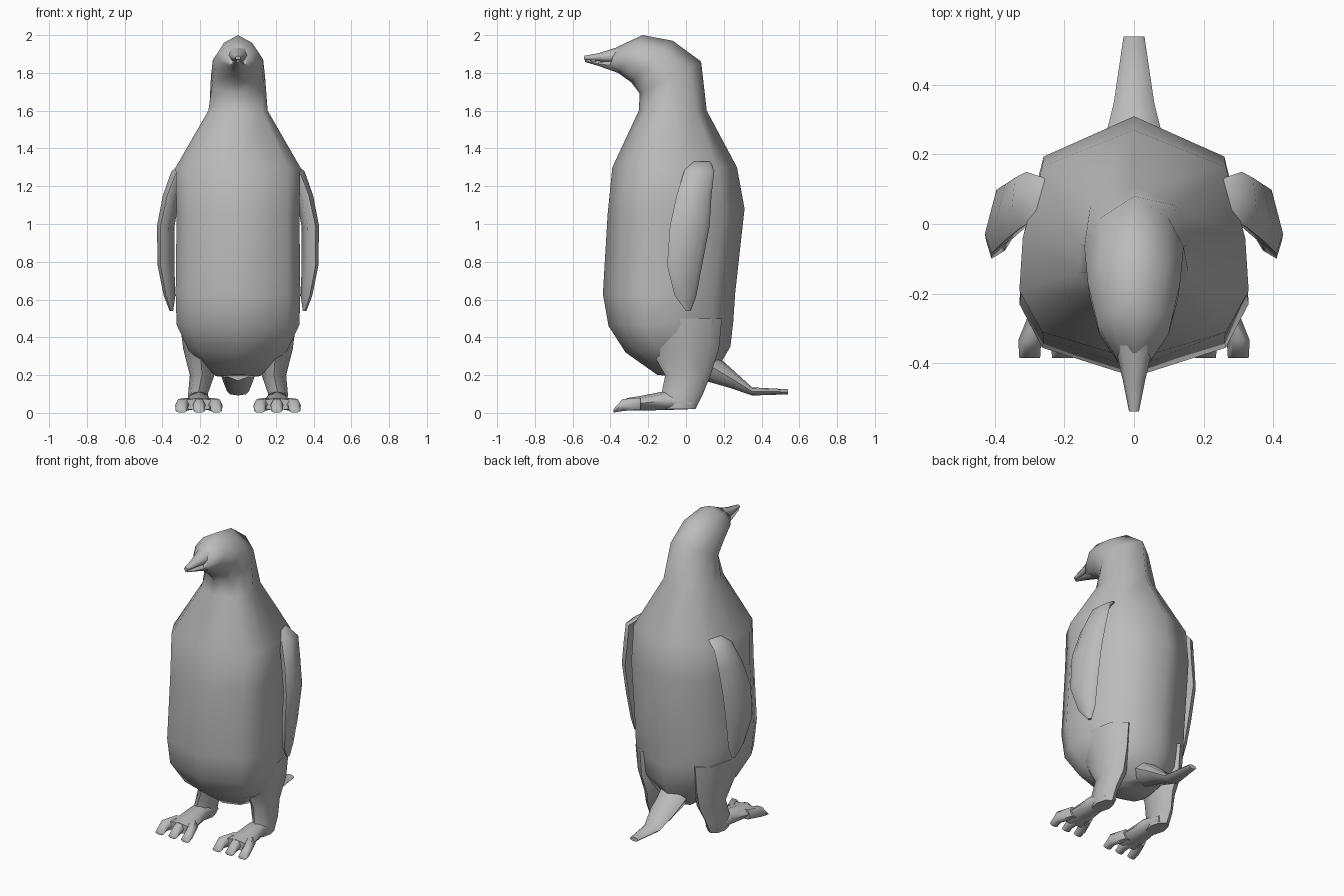
import bpy, bmesh, math
from mathutils import Vector

if "Cube" in bpy.data.objects:
    bpy.data.objects.remove(bpy.data.objects["Cube"])

grey = bpy.data.materials.new("plain_grey")
grey.diffuse_color = (0.5, 0.5, 0.5, 1)
grey.use_nodes = True
grey.node_tree.nodes["Principled BSDF"].inputs["Base Color"].default_value = grey.diffuse_color


def loft(name, rings, angle=60):
    """Skin a list of equal-length point rings into a closed, smooth shaded solid."""
    bm = bmesh.new()
    rows = [[bm.verts.new(p) for p in ring] for ring in rings]
    n = len(rows[0])
    for a, b in zip(rows, rows[1:]):
        for i in range(n):
            j = (i + 1) % n
            bm.faces.new((a[i], a[j], b[j], b[i]))
    bm.faces.new(rows[0])
    bm.faces.new(rows[-1])
    bmesh.ops.recalc_face_normals(bm, faces=bm.faces)
    mesh = bpy.data.meshes.new(name)
    bm.to_mesh(mesh)
    bm.free()
    mesh.materials.append(grey)
    obj = bpy.data.objects.new(name, mesh)
    bpy.context.collection.objects.link(obj)
    bpy.ops.object.select_all(action='DESELECT')
    obj.select_set(True)
    bpy.context.view_layer.objects.active = obj
    bpy.ops.object.shade_smooth_by_angle(angle=math.radians(angle))
    return obj


def section(shape, yf, zf, yb, zb, w):
    """Symmetric ring between a front/under point and a back/top point."""
    half = [(x * w, yf + (yb - yf) * t, zf + (zb - zf) * t) for x, t in shape]
    return half + [(-x, y, z) for x, y, z in reversed(half[1:-1])]


def oval(c, u, v, n=8):
    """Ring around c spanned by the half axes u and v."""
    c, u, v = Vector(c), Vector(u), Vector(v)
    return [c + u * math.cos(k * math.tau / n) + v * math.sin(k * math.tau / n)
            for k in range(n)]


# Body, neck and head in one skin
TORSO = [(0, 0), (.8, .12), (1, .3), (.97, .53), (.8, .84), (0, 1)]
HEAD = [(0, 0), (.6, .1), (.95, .33), (1, .55), (.7, .8), (0, 1)]
torso = [(-.15, .20, .14, .19, .12), (-.32, .32, .235, .35, .26),
         (-.41, .46, .25, .48, .325), (-.44, .63, .26, .63, .33),
         (-.415, 1.05, .31, 1.08, .325), (-.39, 1.30, .27, 1.30, .33),
         (-.25, 1.60, .11, 1.60, .157)]
head = [(-.245, 1.69, .08, 1.86, .143), (-.29, 1.75, -.07, 1.97, .133),
        (-.36, 1.80, -.23, 2.0, .105), (-.41, 1.82, -.37, 1.935, .05)]
loft("body", [section(TORSO, *r) for r in torso] + [section(HEAD, *r) for r in head])


# Beak halves and tail: rings along y given as (y, low z, high z, half width)
def along_y(name, rows, x=0, n=8):
    return loft(name, [oval((x, y, (lo + hi) / 2), (w, 0, 0), (0, 0, (hi - lo) / 2), n)
                       for y, lo, hi, w in rows])


along_y("upper_beak", [(-.35, 1.85, 1.94, .055), (-.46, 1.862, 1.905, .03),
                       (-.54, 1.87, 1.89, .014)])
along_y("lower_beak", [(-.36, 1.80, 1.87, .045), (-.46, 1.836, 1.86, .026),
                       (-.535, 1.858, 1.868, .011)])
along_y("tail", [(.10, .17, .36, .10), (.24, .13, .235, .085),
                 (.35, .092, .135, .058), (.54, .098, .125, .03)])

for side, s in (("left", -1), ("right", 1)):
    # Flipper: leading edge x, y, trailing edge x, y, height, half thickness
    rows = [(.27, .02, .25, .13, 1.33, .02), (.325, -.01, .31, .15, 1.28, .03),
            (.375, -.05, .33, .135, 1.15, .032), (.41, -.085, .355, .125, .99, .03),
            (.41, -.10, .352, .085, .78, .027), (.38, -.06, .345, .055, .62, .02),
            (.355, .0, .35, .025, .54, .008)]
    rings = []
    for xl, yl, xt, yt, z, t in rows:
        mid = Vector((s * (xl + xt) / 2, (yl + yt) / 2, z))
        u = Vector((s * (xl - xt) / 2, (yl - yt) / 2, 0))
        v = Vector((s * t, t * .5, 0))
        rings.append([mid + u, mid + u * .6 + v, mid - u * .6 + v,
                      mid - u, mid - u * .6 - v, mid + u * .6 - v])
    loft(side + "_flipper", rings)

    # Leg: height, centre x, front y, back y, half width
    rows = [(.50, .20, -.25, .19, .11), (.34, .20, -.19, .175, .09),
            (.20, .19, -.11, .13, .065), (.10, .212, -.13, .09, .052),
            (.02, .21, -.12, .05, .05)]
    loft(side + "_leg", [oval((s * x, (a + b) / 2, z), (w, 0, 0), (0, (b - a) / 2, 0))
                         for z, x, a, b, w in rows])

    # Foot and three short toes
    along_y(side + "_foot", [(.03, .02, .08, .045), (-.11, .015, .115, .06),
                             (-.25, .012, .088, .08), (-.315, .012, .078, .098)], s * .207)
    for i, (x0, x1) in enumerate(((.155, .115), (.206, .206), (.26, .3))):
        rows = [(-.24, .012, .085, .035, x0), (-.335, .005, .078, .033, x1),
                (-.385, .0, .02, .03, x1)]
        loft(f"{side}_toe_{i + 1}",
             [oval((s * x, y, (a + b) / 2), (w, 0, 0), (0, 0, (b - a) / 2), 6)
              for y, a, b, w, x in rows])
